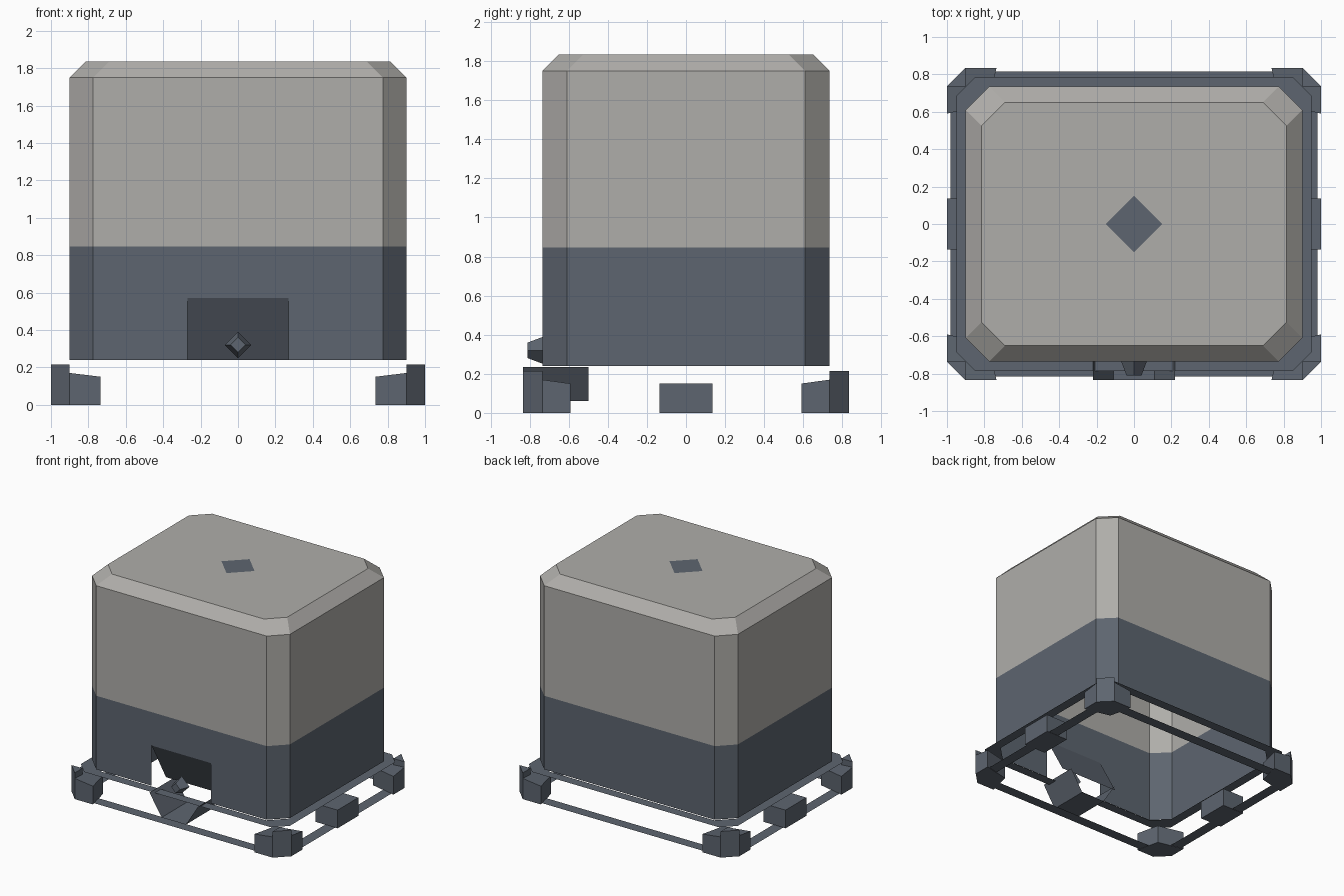
import bpy, bmesh, math
from mathutils import Vector

cube = bpy.data.objects.get("Cube")
if cube:
    bpy.data.objects.remove(cube)


def material(name, rgb):
    m = bpy.data.materials.new(name)
    m.use_nodes = True
    m.diffuse_color = (*rgb, 1)
    m.node_tree.nodes["Principled BSDF"].inputs["Base Color"].default_value = (*rgb, 1)
    return m


GREY = material("warm_grey", (0.43, 0.42, 0.40))
BLUE = material("slate_blue", (0.11, 0.13, 0.16))


def finish(name, bm, mats):
    mesh = bpy.data.meshes.new(name)
    bm.to_mesh(mesh)
    bm.free()
    for m in mats:
        mesh.materials.append(m)
    ob = bpy.data.objects.new(name, mesh)
    bpy.context.collection.objects.link(ob)
    return ob


def octagon(bm, hx, hy, cut, z):
    """Chamfered rectangle as a counter-clockwise loop of vertices."""
    pts = [(hx - cut, -hy), (hx, cut - hy), (hx, hy - cut), (hx - cut, hy),
           (cut - hx, hy), (-hx, hy - cut), (-hx, cut - hy), (cut - hx, -hy)]
    return [bm.verts.new((x, y, z)) for x, y in pts]


def bridge(bm, a, b):
    n = len(a)
    for i in range(n):
        bm.faces.new((a[i], a[(i + 1) % n], b[(i + 1) % n], b[i]))


def prism(name, outline, heights):
    """Solid standing on the ground; every outline corner has its own height."""
    bm = bmesh.new()
    low = [bm.verts.new((x, y, 0)) for x, y in outline]
    high = [bm.verts.new((x, y, z)) for (x, y), z in zip(outline, heights)]
    bridge(bm, low, high)
    bm.faces.new(high)
    bm.faces.new(low)
    bmesh.ops.recalc_face_normals(bm, faces=bm.faces)
    return finish(name, bm, [BLUE])


# Open-bottomed container shell with bevelled top
bm = bmesh.new()
loops = [octagon(bm, 0.9, 0.735, 0.125, z) for z in (0.24, 0.845, 1.75)]
loops.append(octagon(bm, 0.815, 0.65, 0.125, 1.835))
for a, b in zip(loops, loops[1:]):
    bridge(bm, a, b)
bm.faces.new(loops[-1])

# Outlet opening cut from the lower front wall
for co, no in (((-0.27, 0, 0), (1, 0, 0)), ((0.27, 0, 0), (1, 0, 0)), ((0, 0, 0.57), (0, 0, 1))):
    bm.normal_update()
    front = [f for f in bm.faces if f.normal.y < -0.99 and f.calc_center_median().z < 0.8]
    geom = front + list({e for f in front for e in f.edges} | {v for f in front for v in f.verts})
    bmesh.ops.bisect_plane(bm, geom=geom, plane_co=co, plane_no=no)
bm.normal_update()
hole = [f for f in bm.faces if f.normal.y < -0.99
        and abs(f.calc_center_median().x) < 0.2 and f.calc_center_median().z < 0.5]
bmesh.ops.delete(bm, geom=hole, context="FACES")

# Sloping back of the outlet opening
slope = [(-0.27, -0.735, 0.57), (-0.27, -0.55, 0.24), (0.27, -0.55, 0.24), (0.27, -0.735, 0.57)]
bm.faces.new([bm.verts.new(p) for p in slope])
for f in bm.faces:
    f.material_index = int(f.calc_center_median().z < 0.845)
finish("container", bm, [GREY, BLUE])


# Flat pallet rings
def ring(name, outer, inner, z):
    bm = bmesh.new()
    bridge(bm, octagon(bm, *outer, z), octagon(bm, *inner, z))
    finish(name, bm, [BLUE])


ring("pallet_deck", (0.95, 0.785, 0.1), (0.87, 0.705, 0.12), 0.217)
ring("pallet_base", (0.98, 0.815, 0.1), (0.89, 0.725, 0.1), 0.002)

# Corner and middle feet
for sx, side in ((1, "left"), (-1, "right")):
    for sy, end in ((1, "back"), (-1, "front")):
        block = [(0.735, 0.835), (0.9, 0.835), (1, 0.735), (1, 0.59), (0.78, 0.64)]
        post = [(0.9, 0.835), (1, 0.735), (0.9, 0.735)]
        for label, pts, tops in (("foot", block, (0.15, 0.17, 0.17, 0.15, 0.15)),
                                 ("foot_post", post, (0.215,) * 3)):
            prism(f"{end}_{side}_{label}", [(sx * x, sy * y) for x, y in pts], tops)
    prism(f"{side}_middle_foot",
          [(sx * x, y) for x, y in ((0.8, -0.135), (1, -0.135), (1, 0.135), (0.8, 0.135))],
          (0.15,) * 4)

# Outlet trough
bm = bmesh.new()
section = [(-0.22, 0.235), (-0.11, 0.06), (0.11, 0.06), (0.22, 0.235)]
rows = [[bm.verts.new((x, y, z)) for x, z in section] for y in (-0.835, -0.5)]
for i in range(3):
    bm.faces.new((rows[0][i], rows[0][i + 1], rows[1][i + 1], rows[1][i]))
finish("outlet_trough", bm, [BLUE])

# Outlet valve
bm = bmesh.new()
bmesh.ops.create_cone(bm, cap_ends=True, segments=4, radius1=0.07, radius2=0.04, depth=0.08)
for v in bm.verts:
    v.co = Vector((v.co.x, -0.77 - v.co.z, 0.32 + v.co.y))
finish("outlet_valve", bm, [BLUE])

# Filler lid as two stacked diamond plates
for name, r, z in (("lid_rim", 0.15, 1.837), ("lid_centre", 0.1, 1.84)):
    bm = bmesh.new()
    bm.faces.new([bm.verts.new((r * math.cos(k * math.pi / 2), r * math.sin(k * math.pi / 2), z))
                  for k in range(4)])
    finish(name, bm, [BLUE])
